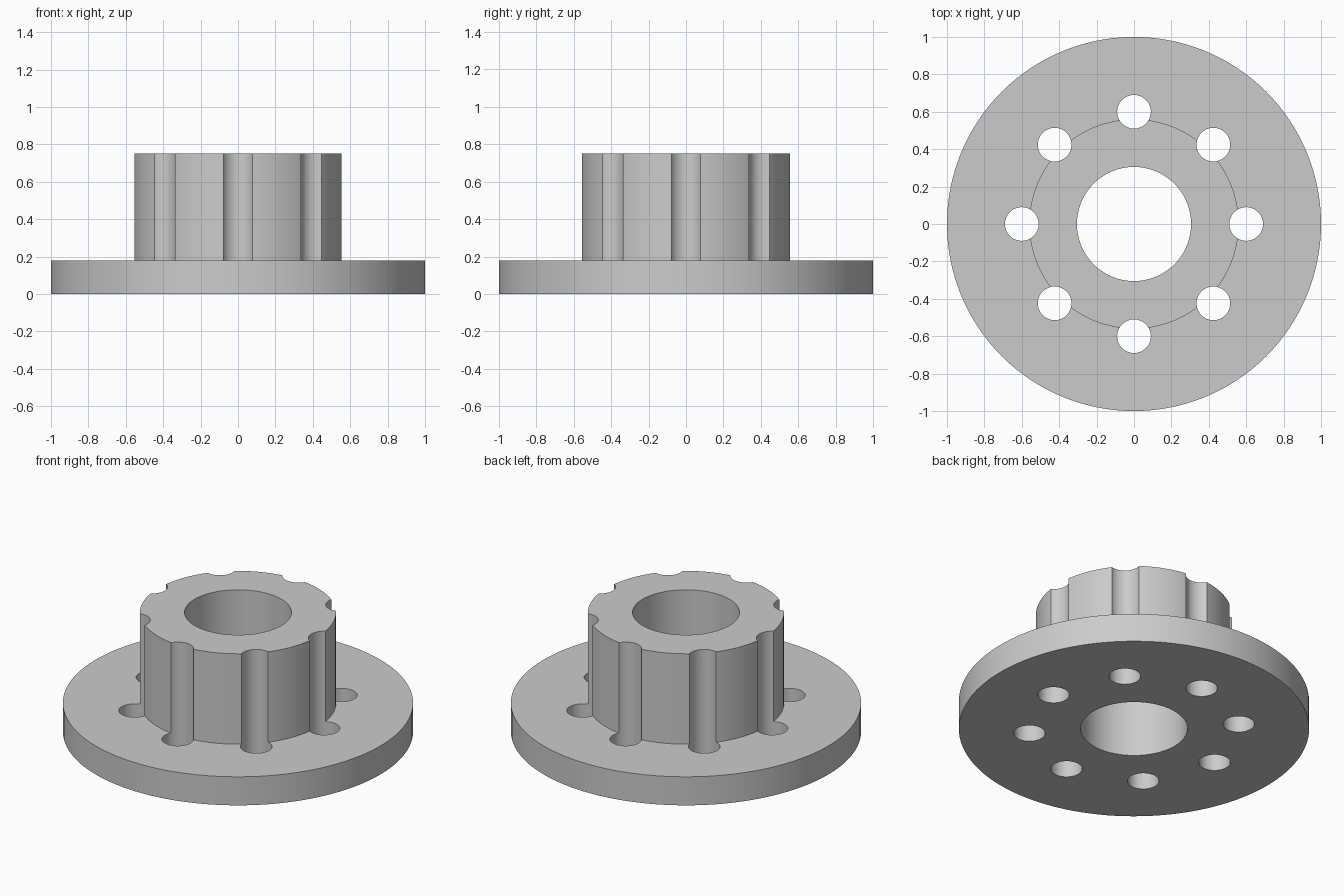
import bpy
import bmesh
import math
from mathutils import Matrix, Vector

cube = bpy.data.objects.get("Cube")
if cube:
    bpy.data.objects.remove(cube, do_unlink=True)

FLANGE_R, HUB_R, BORE_R = 1.0, 0.56, 0.305
FLANGE_H, TOTAL_H = 0.18, 0.75
HOLE_R, HOLE_CIRCLE, HOLES = 0.09, 0.6, 8

grey = bpy.data.materials.new("light_grey")
grey.use_nodes = True
colour = (0.6, 0.6, 0.6, 1)
grey.diffuse_color = colour
grey.node_tree.nodes["Principled BSDF"].inputs["Base Color"].default_value = colour


def add_object(name, bm):
    bmesh.ops.recalc_face_normals(bm, faces=bm.faces)
    mesh = bpy.data.meshes.new(name)
    bm.to_mesh(mesh)
    bm.free()
    mesh.materials.append(grey)
    obj = bpy.data.objects.new(name, mesh)
    bpy.context.collection.objects.link(obj)
    return obj


# Flange, hub and centre bore as one revolved profile
profile = [(BORE_R, 0), (FLANGE_R, 0), (FLANGE_R, FLANGE_H),
           (HUB_R, FLANGE_H), (HUB_R, TOTAL_H), (BORE_R, TOTAL_H)]
bm = bmesh.new()
ring = [bm.verts.new((r, 0, z)) for r, z in profile]
edges = [bm.edges.new((a, b)) for a, b in zip(ring, ring[1:] + ring[:1])]
bmesh.ops.spin(bm, geom=ring + edges, cent=(0, 0, 0), axis=(0, 0, 1),
               angle=math.tau, steps=128, use_merge=True)
bmesh.ops.remove_doubles(bm, verts=bm.verts, dist=0.0001)
flanged_hub = add_object("flanged_hub", bm)

# Drills for the bolt holes, which also flute the hub wall
bm = bmesh.new()
for i in range(HOLES):
    turn = Matrix.Rotation(math.tau * i / HOLES, 4, "Z")
    place = Matrix.Translation(Vector((HOLE_CIRCLE, 0, TOTAL_H / 2)))
    bmesh.ops.create_cone(bm, cap_ends=True, segments=48, radius1=HOLE_R,
                          radius2=HOLE_R, depth=TOTAL_H + 0.2,
                          matrix=turn @ place)
drills = add_object("bolt_hole_drills", bm)
drills.hide_render = True

# Cut the holes, then discard the drills
cut = flanged_hub.modifiers.new("bolt_holes", "BOOLEAN")
cut.operation = "DIFFERENCE"
cut.solver = "EXACT"
cut.object = drills
bpy.ops.object.select_all(action="DESELECT")
flanged_hub.select_set(True)
bpy.context.view_layer.objects.active = flanged_hub
bpy.ops.object.modifier_apply(modifier=cut.name)
bpy.data.objects.remove(drills, do_unlink=True)

# Smooth walls with crisp rims
bpy.ops.object.shade_smooth_by_angle(angle=math.radians(30))
